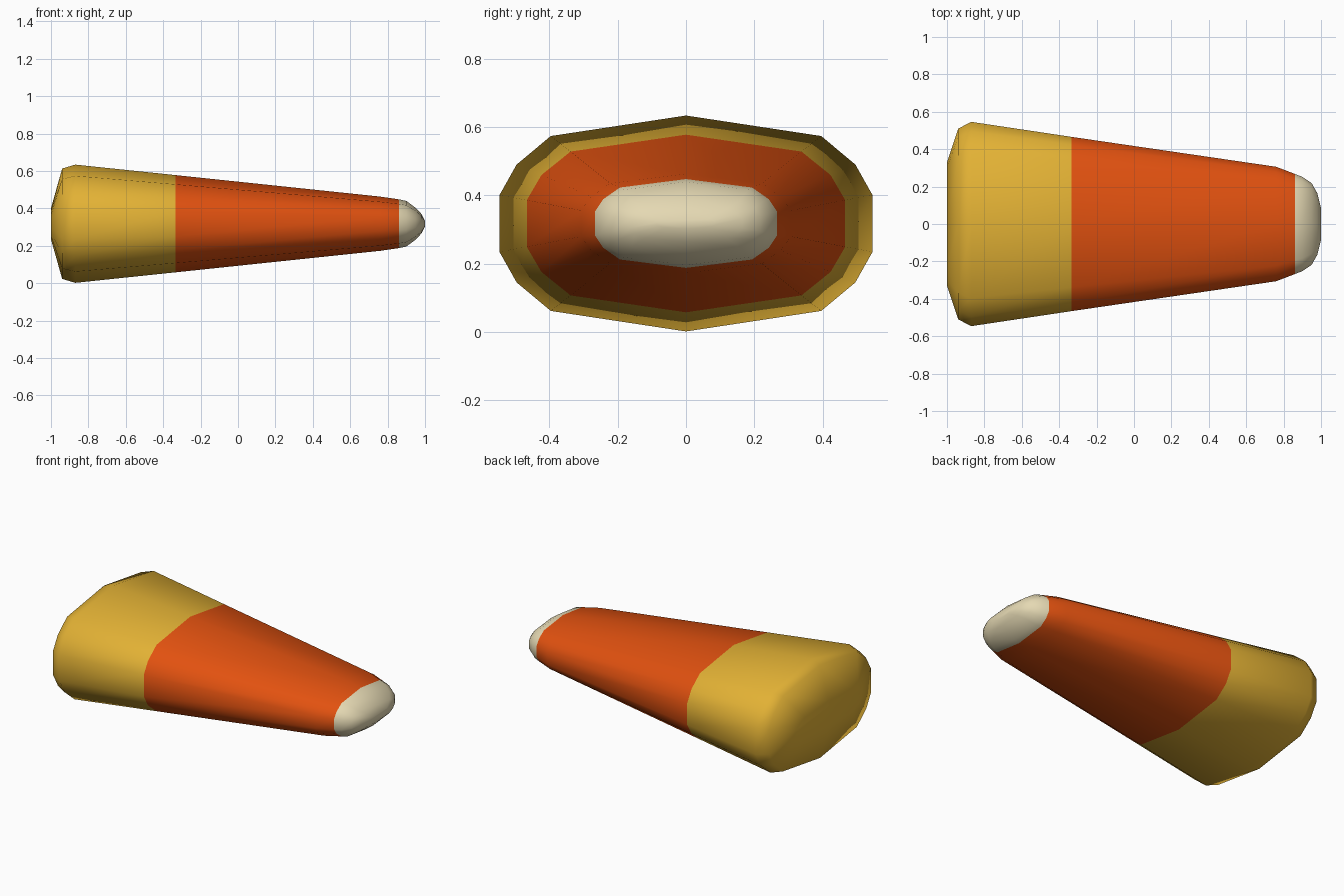
import bpy, bmesh

if "Cube" in bpy.data.objects:
    bpy.data.objects.remove(bpy.data.objects["Cube"])

def material(name, rgb):
    m = bpy.data.materials.new(name)
    m.diffuse_color = (*rgb, 1)
    m.use_nodes = True
    m.node_tree.nodes["Principled BSDF"].inputs["Base Color"].default_value = m.diffuse_color
    return m

# Unit cross-section: one quarter mirrored into a 14-sided flattened oval
quarter = [(0, 1), (0.725, 0.81), (0.908, 0.546), (1, 0.263)]
right = quarter + [(y, -z) for y, z in reversed(quarter)]
section = right + [(-y, z) for y, z in reversed(right[1:-1])]

# Rings along the length: x, half width, half height
Z_MID = 0.318
BAND_1, BAND_2 = -0.335, 0.862
rings = [(-1.0, 0.33, 0.083), (-0.94, 0.51, 0.295), (-0.87, 0.546, 0.316),
         (BAND_1, 0.466, 0.260), (0.76, 0.306, 0.145), (BAND_2, 0.267, 0.130),
         (0.90, 0.252, 0.122), (0.95, 0.218, 0.085), (0.98, 0.165, 0.053),
         (1.0, 0.085, 0.015)]

# Loft the body and cap both ends
bm = bmesh.new()
loops = [[bm.verts.new((x, y * w, Z_MID + z * h)) for y, z in section]
         for x, w, h in rings]
n = len(section)
for a, b in zip(loops, loops[1:]):
    for i in range(n):
        j = (i + 1) % n
        bm.faces.new((a[i], a[j], b[j], b[i]))
bm.faces.new(loops[0])
bm.faces.new(loops[-1])
bmesh.ops.recalc_face_normals(bm, faces=bm.faces)

# Colour bands by position along the length
for f in bm.faces:
    x = f.calc_center_median().x
    f.material_index = 0 if x < BAND_1 else 1 if x < BAND_2 else 2
    f.smooth = True

mesh = bpy.data.meshes.new("candy_body")
bm.to_mesh(mesh)
bm.free()
for m in (material("golden yellow", (0.76, 0.44, 0.035)),
          material("orange", (0.76, 0.083, 0.005)),
          material("cream white", (0.78, 0.69, 0.45))):
    mesh.materials.append(m)
body = bpy.data.objects.new("candy_body", mesh)
bpy.context.collection.objects.link(body)
